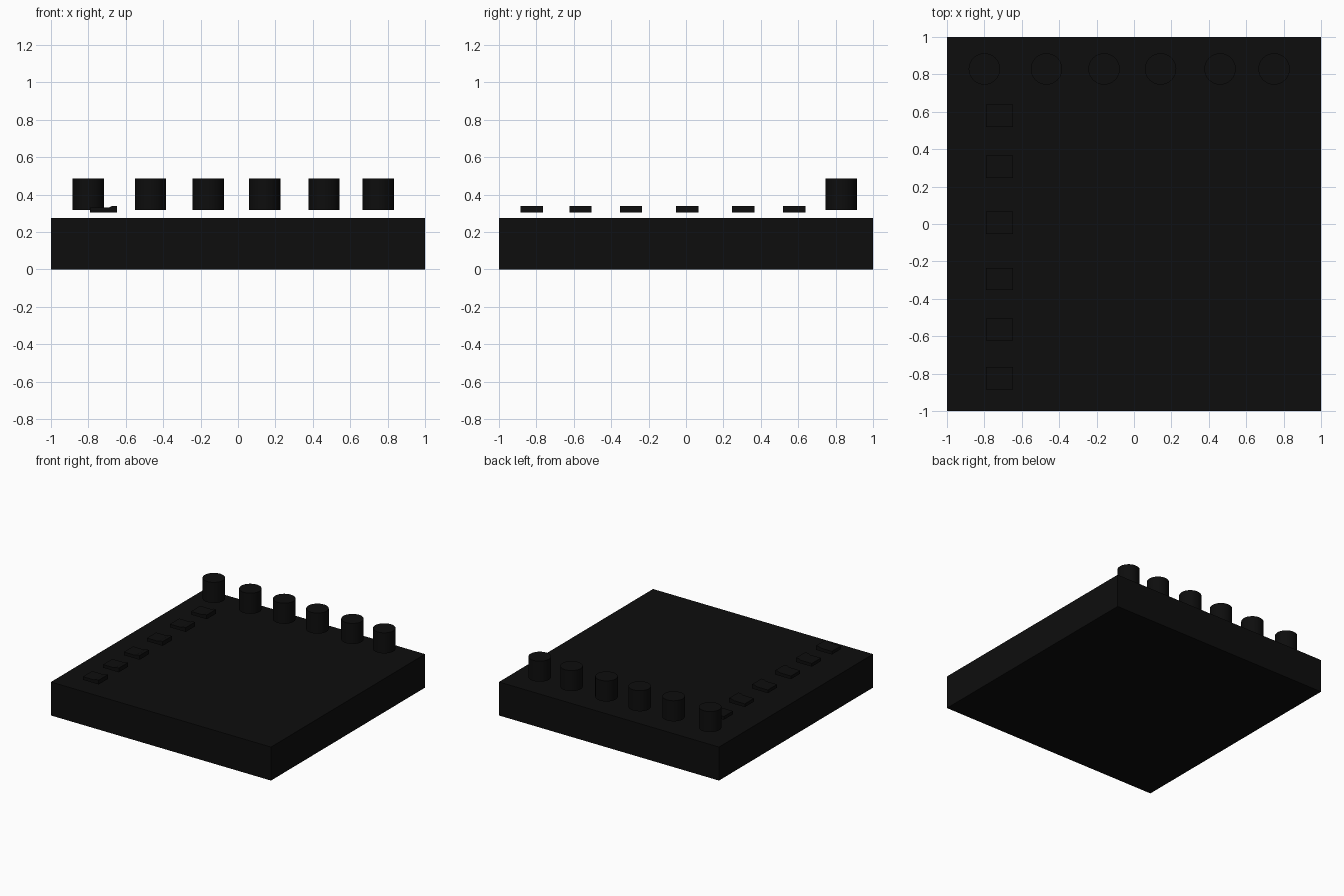
import bpy, bmesh

if "Cube" in bpy.data.objects:
    bpy.data.objects.remove(bpy.data.objects["Cube"])

black = bpy.data.materials.new("near_black")
black.diffuse_color = (0.004, 0.004, 0.004, 1)
black.use_nodes = True
black.node_tree.nodes["Principled BSDF"].inputs["Base Color"].default_value = black.diffuse_color


def add_object(name, bm):
    bmesh.ops.recalc_face_normals(bm, faces=bm.faces)
    mesh = bpy.data.meshes.new(name)
    bm.to_mesh(mesh)
    bm.free()
    mesh.materials.append(black)
    obj = bpy.data.objects.new(name, mesh)
    bpy.context.collection.objects.link(obj)
    return obj


def extruded_profile(name, profile, y0, y1):
    """Closed x-z profile extruded along y."""
    bm = bmesh.new()
    face = bm.faces.new([bm.verts.new((x, y0, z)) for x, z in profile])
    out = bmesh.ops.extrude_face_region(bm, geom=[face])
    moved = [v for v in out["geom"] if isinstance(v, bmesh.types.BMVert)]
    bmesh.ops.translate(bm, verts=moved, vec=(0, y1 - y0, 0))
    return add_object(name, bm)


# Flat square case
extruded_profile("case", [(-1, 0), (1, 0), (1, 0.275), (-1, 0.275)], -1, 1)

# Row of round knobs along the back, hovering slightly above the case
for i, x in enumerate((-0.80, -0.468, -0.16, 0.142, 0.46, 0.749)):
    bpy.ops.mesh.primitive_cylinder_add(vertices=32, radius=0.084, depth=0.169,
                                        location=(x, 0.829, 0.4025))
    knob = bpy.context.object
    knob.name = f"knob_{i + 1}"
    knob.data.materials.append(black)
    bpy.ops.object.shade_smooth_by_angle()

# Column of flat rocker buttons on the left, with a raised inner lip
rocker = [(-0.79, 0.305), (-0.647, 0.305), (-0.647, 0.34),
          (-0.67, 0.34), (-0.69, 0.331), (-0.79, 0.331)]
for i, y in enumerate((-0.825, -0.564, -0.294, 0.006, 0.305, 0.578)):
    extruded_profile(f"button_{i + 1}", rocker, y - 0.06, y + 0.06)
